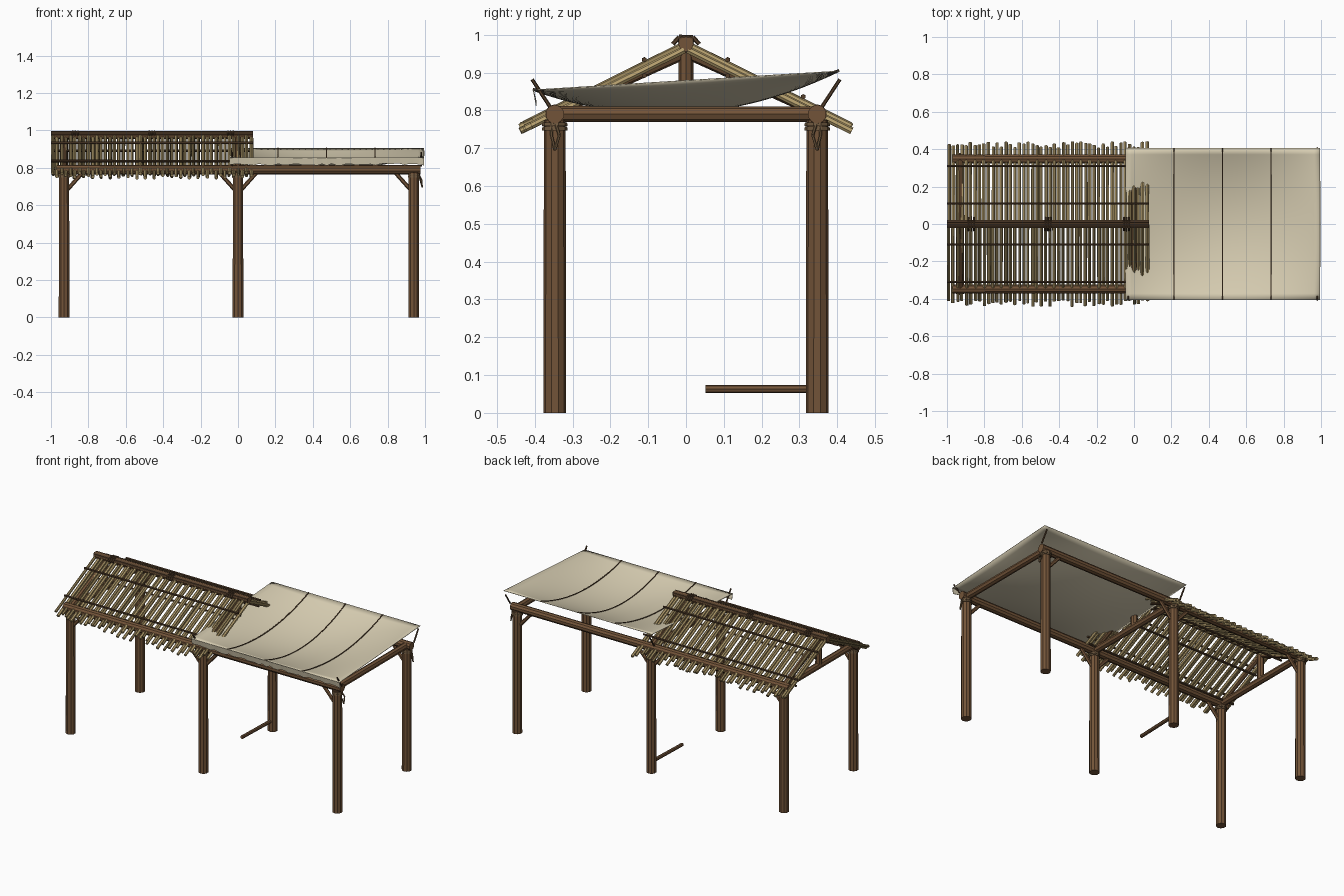
import bpy, bmesh, math, random
from mathutils import Vector

random.seed(4)
cube = bpy.data.objects.get("Cube")
if cube:
    bpy.data.objects.remove(cube)


def material(name, rgb):
    m = bpy.data.materials.new(name)
    m.use_nodes = True
    col = (*rgb, 1)
    m.diffuse_color = col
    bsdf = next(n for n in m.node_tree.nodes if n.type == "BSDF_PRINCIPLED")
    bsdf.inputs["Base Color"].default_value = col
    bsdf.inputs["Roughness"].default_value = 0.9
    return m


WOOD = material("brown timber", (0.17, 0.088, 0.04))
DARK = material("dark batten wood", (0.09, 0.05, 0.025))
BAMBOO = material("pale bamboo", (0.48, 0.36, 0.16))
OLD = material("weathered bamboo", (0.31, 0.23, 0.10))
CLOTH = material("cream canvas", (0.69, 0.62, 0.45))
ROPE = material("rope", (0.16, 0.10, 0.05))


def finish(name, bm, mats):
    mesh = bpy.data.meshes.new(name)
    bm.normal_update()
    bm.to_mesh(mesh)
    bm.free()
    ob = bpy.data.objects.new(name, mesh)
    bpy.context.collection.objects.link(ob)
    for m in mats:
        mesh.materials.append(m)
    return ob


def rods(name, items, mats, sides=8):
    """Straight round bars: (start, end, radius[, material index])."""
    bm = bmesh.new()
    for p, q, r, *idx in items:
        p, q = Vector(p), Vector(q)
        d = q - p
        made = bmesh.ops.create_cone(bm, cap_ends=True, segments=sides,
                                     radius1=r, radius2=r * 0.96, depth=d.length)
        turn = d.to_track_quat("Z", "Y").to_matrix()
        faces = set()
        for v in made["verts"]:
            v.co = turn @ v.co + (p + q) / 2
            faces.update(v.link_faces)
        for f in faces:
            f.material_index = idx[0] if idx else 0
    return finish(name, bm, mats)


def chain(points, r):
    return [(a, b, r) for a, b in zip(points, points[1:])]


POST_X = (-0.93, 0.0, 0.94)
SIDE = 0.347
BEAM_Z = 0.79
SIGNS = (-1, 1)

# Posts and main frame
rods("posts", [((x, s * SIDE, 0), (x, s * SIDE, 0.775), 0.03)
               for x in POST_X for s in SIGNS], [WOOD], 10)
rods("long_beams", [((-0.97, s * SIDE, BEAM_Z), (0.975, s * SIDE, BEAM_Z), 0.026)
                    for s in SIGNS], [WOOD], 10)
rods("cross_beams", [((x, -0.36, BEAM_Z), (x, 0.36, BEAM_Z), 0.021)
                     for x in POST_X], [WOOD], 8)

# Diagonal braces between posts and long beams
braces = []
for s in SIGNS:
    for x, dirs in zip(POST_X, ((1,), (-1, 1), (-1,))):
        for d in dirs:
            braces.append(((x + d * 0.015, s * SIDE, 0.68),
                           (x + d * 0.1, s * SIDE, 0.775), 0.011))
rods("braces", braces, [WOOD], 6)

# Roof trusses
truss = []
for x in POST_X[:2]:
    truss.append(((x, 0, BEAM_Z), (x, 0, 0.965), 0.02))
    for s in SIGNS:
        truss.append(((x, s * 0.35, 0.795), (x, 0, 0.953), 0.016))
rods("roof_trusses", truss, [WOOD], 8)
rods("ridge_beam", [((-1, 0, 0.975), (0.08, 0, 0.975), 0.021)], [WOOD], 8)


# Bamboo roof covering, in two slightly staggered layers
def roof_z(y):
    return 0.972 - 0.49 * abs(y)


poles = []
COUNT = 46
for s in SIGNS:
    for i in range(COUNT):
        x = -0.99 + 1.06 * i / (COUNT - 1) + random.uniform(-0.003, 0.003)
        end = random.uniform(0.405, 0.44)
        drop = 0.012 * (i % 2)
        poles.append(((x, s * 0.005, roof_z(0) - drop),
                      (x, s * end, roof_z(end) - drop),
                      random.uniform(0.008, 0.0105), int(random.random() < 0.3)))
rods("bamboo_roof", poles, [BAMBOO, OLD], 7)

# Battens holding the bamboo, above and below
battens = []
for s in SIGNS:
    for y in (0.11, 0.31):
        battens.append(((-1, s * y, roof_z(y) + 0.016), (0.08, s * y, roof_z(y) + 0.016), 0.007))
        battens.append(((-0.99, s * y, roof_z(y) - 0.026), (0.07, s * y, roof_z(y) - 0.026), 0.007))
rods("roof_battens", battens, [DARK], 6)

# Ridge pole and its lashings
rods("ridge_pole", [((-1, s * 0.011, 0.985), (0.08, s * 0.011, 0.985), 0.011)
                    for s in SIGNS], [DARK], 6)
lash = []
for x in (-0.87, -0.46, -0.04):
    for dx in (-0.014, 0, 0.014):
        lash += chain([(x + dx, -0.035, 0.975), (x + dx, -0.018, 0.994),
                       (x + dx, 0.018, 0.994), (x + dx, 0.035, 0.975)], 0.006)
rods("ridge_lashings", lash, [DARK], 6)

# Sagging canvas
X0, X1, HALF = -0.045, 0.995, 0.405


def sheet_z(x, y):
    u, v = (x - X0) / (X1 - X0), (y + HALF) / (2 * HALF)
    sag = 0.085 * max(0, math.sin(math.pi * u)) ** 0.8 * 4 * v * (1 - v)
    return 0.855 + 0.05 * v - sag


bm = bmesh.new()
bmesh.ops.create_grid(bm, x_segments=32, y_segments=24, size=1)
for v in bm.verts:
    x = X0 + (X1 - X0) * (v.co.x + 1) / 2
    y = HALF * v.co.y
    v.co = (x, y, sheet_z(x, y))
for f in bm.faces:
    f.smooth = True
canvas = finish("canvas_sheet", bm, [CLOTH])
canvas.modifiers.new("thickness", "SOLIDIFY").thickness = 0.003

# Frayed front hem
bm = bmesh.new()
STEPS = 40
prev = None
for i in range(STEPS + 1):
    x = X0 + (X1 - X0) * i / STEPS
    pair = (bm.verts.new((x, -HALF, 0.855)),
            bm.verts.new((x, -HALF + 0.008, 0.817 + random.uniform(-0.006, 0.006))))
    if prev:
        bm.faces.new((prev[0], prev[1], pair[1], pair[0]))
    prev = pair
hem = finish("canvas_hem", bm, [CLOTH])
hem.modifiers.new("thickness", "SOLIDIFY").thickness = 0.002

# Seams across the canvas
seams = []
for x in (0.213, 0.473, 0.733):
    ys = [HALF * (k / 10 - 1) for k in range(21)]
    seams += chain([(x, y, sheet_z(x, y) + 0.001) for y in ys], 0.0035)
rods("canvas_seams", seams, [DARK], 6)

# Corner ties, post lashings and hanging rope ends
ties, wraps, tails = [], [], []
for s in SIGNS:
    for x in (-0.03, 0.98):
        ties.append(((x, s * 0.36, 0.81), (x, s * 0.407, 0.882), 0.005))
    for x in POST_X:
        for z in (0.752, 0.763):
            wraps.append(((x, s * SIDE, z - 0.005), (x, s * SIDE, z + 0.005), 0.034))
    tails += chain([(0.965, s * SIDE, 0.77), (0.982, s * (SIDE - 0.012), 0.735),
                    (0.985, s * SIDE, 0.695), (0.975, s * (SIDE + 0.008), 0.73),
                    (0.965, s * (SIDE + 0.01), 0.765)], 0.004)
rods("corner_ties", ties, [DARK], 6)
rods("post_lashings", wraps, [ROPE], 10)
rods("rope_ends", tails, [ROPE], 6)

# Low rail beside the middle back post
rods("low_rail", [((0, 0.34, 0.063), (-0.01, 0.052, 0.063), 0.011)], [WOOD], 8)
